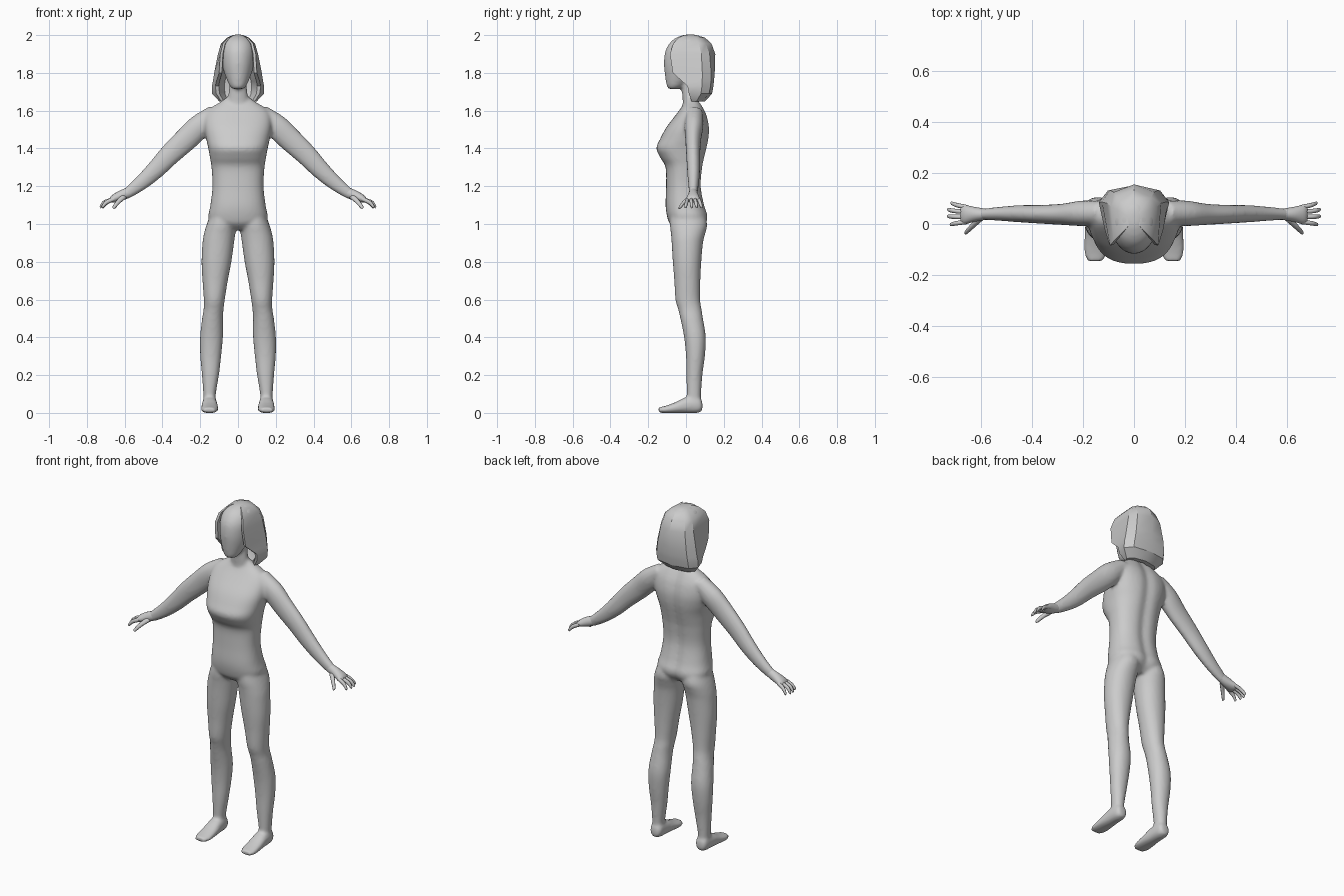
import bpy, bmesh, math
from mathutils import Vector

X, Y, Z = Vector((1, 0, 0)), Vector((0, 1, 0)), Vector((0, 0, 1))

grey = bpy.data.materials.new("plain_grey")
grey.diffuse_color = (0.6, 0.6, 0.6, 1)


def spline(keys, steps=4):
    """Catmull-Rom resampling of equal-length key tuples."""
    out = []
    for i in range(len(keys) - 1):
        a, b, c, d = (keys[max(0, min(len(keys) - 1, i + k))] for k in (-1, 0, 1, 2))
        for s in range(steps):
            t = s / steps
            out.append([0.5 * (2 * q + (r - p) * t + (2 * p - 5 * q + 4 * r - w) * t * t
                               + (3 * q - p - 3 * r + w) * t ** 3)
                        for p, q, r, w in zip(a, b, c, d)])
    out.append(list(keys[-1]))
    return out


def loft(bm, rings):
    """Skin a list of closed rings and cap both ends."""
    loops = [[bm.verts.new(p) for p in ring] for ring in rings]
    n = len(loops[0])
    for a, b in zip(loops, loops[1:]):
        for i in range(n):
            j = (i + 1) % n
            bm.faces.new((a[i], a[j], b[j], b[i]))
    bm.faces.new(loops[0][::-1])
    bm.faces.new(loops[-1])


def tube(bm, keys, u, v, side=1, n=32, power=2.0, groove=0.0):
    """Tube of superellipses; key = (x, y, z, radius along u, radius along v)."""
    rings = []
    for x, y, z, ru, rv in spline(keys):
        ring = []
        for i in range(n):
            a = 2 * math.pi * i / n
            c, s = math.cos(a), math.sin(a)
            c = math.copysign(abs(c) ** (2 / power), c)
            s = math.copysign(abs(s) ** (2 / power), s)
            p = Vector((x, y, z)) + u * ru * c + v * rv * s
            if s > 0:
                p.y -= groove * math.exp(-(p.x / 0.03) ** 2)
            p.x *= side
            ring.append(p)
        rings.append(ring)
    loft(bm, rings)


def upright(rows):
    """Rows of (z, x inner, x outer, y front, y back) to tube keys."""
    return [((a + b) / 2, (f + k) / 2, z, (b - a) / 2, (k - f) / 2)
            for z, a, b, f, k in rows]


def finish(bm, name):
    bmesh.ops.recalc_face_normals(bm, faces=bm.faces)
    mesh = bpy.data.meshes.new(name)
    bm.to_mesh(mesh)
    bm.free()
    mesh.materials.append(grey)
    ob = bpy.data.objects.new(name, mesh)
    bpy.context.collection.objects.link(ob)
    return ob


def shade(ob, degrees):
    bpy.ops.object.select_all(action='DESELECT')
    ob.select_set(True)
    bpy.context.view_layer.objects.active = ob
    bpy.ops.object.shade_smooth_by_angle(angle=math.radians(degrees))


body = bmesh.new()

# Torso: half width, front and back at each height
torso = [(0.97, .09, -.05, .075), (1.0, .14, -.085, .105), (1.04, .157, -.1, .118),
         (1.1, .146, -.108, .1), (1.2, .135, -.105, .082), (1.3, .14, -.108, .09),
         (1.35, .148, -.135, .1), (1.4, .157, -.157, .112), (1.45, .168, -.137, .122),
         (1.51, .178, -.105, .125), (1.57, .175, -.06, .113), (1.61, .15, -.03, .095),
         (1.645, .095, -.008, .075), (1.67, .06, 0, .055)]
tube(body, upright([(z, -w, w, f, b) for z, w, f, b in torso]), X, Y,
     n=64, power=2.4, groove=0.012)

# Neck and head
neck = [(1.58, .06, -.015, .06), (1.66, .055, -.018, .055), (1.72, .047, -.022, .05),
        (1.82, .047, -.022, .05)]
tube(body, upright([(z, -w, w, f, b) for z, w, f, b in neck]), X, Y)
head = [(1.715, .028, -.092, -.04), (1.735, .046, -.103, -.005), (1.8, .073, -.113, .06),
        (1.86, .086, -.117, .1), (1.92, .09, -.108, .12), (1.965, .077, -.08, .108),
        (1.99, .05, -.045, .085), (2.003, .018, -.005, .05)]
tube(body, upright([(z, -w, w, f, b) for z, w, f, b in head]), X, Y)

legs = [(1.08, .02, .135, -.08, .09), (1.0, .01, .165, -.085, .112),
        (.95, .014, .18, -.08, .102), (.9, .021, .188, -.076, .09),
        (.8, .035, .193, -.07, .081), (.7, .054, .188, -.062, .076),
        (.6, .07, .181, -.056, .075), (.55, .076, .182, -.042, .082),
        (.5, .08, .19, -.03, .09), (.4, .08, .201, -.01, .105),
        (.3, .089, .2, 0, .1), (.2, .101, .191, .002, .087),
        (.1, .117, .184, .004, .08), (.04, .118, .182, .005, .08)]
foot = [(.15, .087, .036, .022, .022), (.15, .065, .044, .036, .044),
        (.15, 0, .041, .041, .042), (.15, -.06, .027, .045, .028),
        (.151, -.11, .018, .045, .019), (.152, -.145, .015, .032, .014)]
arm = [(.12, .045, 1.59, .045, .045), (.2, .042, 1.521, .063, .05),
       (.275, .038, 1.448, .063, .042), (.36, .038, 1.368, .057, .037),
       (.44, .04, 1.284, .049, .034), (.52, .04, 1.211, .039, .028),
       (.6, .038, 1.152, .028, .021)]
diagonal = Vector((.707, 0, .707))
for s in (1, -1):
    tube(body, upright(legs), X, Y, s, power=2.1)
    tube(body, foot, X, Z, s, power=2.3)
    tube(body, arm, diagonal, Y, s)

# Fuse the limbs, torso and head into one skin
ob = finish(body, "body")
fuse = ob.modifiers.new("fuse", 'REMESH')
fuse.mode = 'VOXEL'
fuse.voxel_size = 0.009
fuse.use_smooth_shade = True
soften = ob.modifiers.new("soften", 'SMOOTH')
soften.factor = 0.5
soften.iterations = 6

# Hands: flattened palm, four fingers and a thumb
palm = [(.575, .038, 1.168, .027, .021), (.62, .038, 1.15, .027, .028),
        (.66, .037, 1.133, .02, .037), (.676, .037, 1.125, .011, .035)]
across = Vector((.42, 0, .91))
fingers = [(.066, .081, .717), (.047, .056, .73), (.027, .03, .73), (.008, -.002, .72)]
for s, name in ((1, "left_hand"), (-1, "right_hand")):
    bm = bmesh.new()
    tube(bm, palm, across, Y, s, n=16)
    for y0, y1, tip in fingers:
        tube(bm, [(.655, y0, 1.133, .011, .009),
                  (tip - .024, (y0 + y1) / 2, 1.115, .011, .009),
                  (tip - .003, y1, 1.092, .008, .007),
                  (tip, y1, 1.088, .004, .003)], across, Y, s, n=10)
    tube(bm, [(.6, .024, 1.148, .015, .013), (.633, -.008, 1.118, .012, .011),
              (.656, -.031, 1.089, .009, .008), (.66, -.036, 1.082, .004, .004)],
         Vector((.8, 0, .6)), Y, s, n=10)
    shade(finish(bm, name), 60)

# Hair: faceted bob, open around the face and neck
# (z, front half width, front y, side half width, back corner y, back y)
hair = [(1.648, .088, .03, .098, .085, .1), (1.69, .115, .015, .137, .122, .138),
        (1.73, .12, .008, .138, .13, .145), (1.755, .115, -.02, .133, .132, .148),
        (1.8, .1, -.07, .126, .133, .152), (1.9, .094, -.085, .106, .125, .155),
        (1.955, .08, -.068, .09, .105, .135), (1.987, .052, -.04, .058, .08, .1),
        (2.0, .024, -.01, .027, .045, .052)]
rings = []
for z, wf, yf, ws, yc, yb in hair:
    half = [(wf, yf), (ws, yc * .65), (ws * .75, yc)]
    inner = [(wf * .6, max(yf + .01, yb * .6)), (wf * .85, yf + .004)]
    ring = half + [(0, yb)] + [(-x, y) for x, y in half[::-1]]
    ring += [(-x, y) for x, y in inner[::-1]] + [(0, yb * .75)] + inner
    rings.append([(x, y, z) for x, y in ring])
bm = bmesh.new()
loft(bm, rings)
shade(finish(bm, "hair"), 32)
